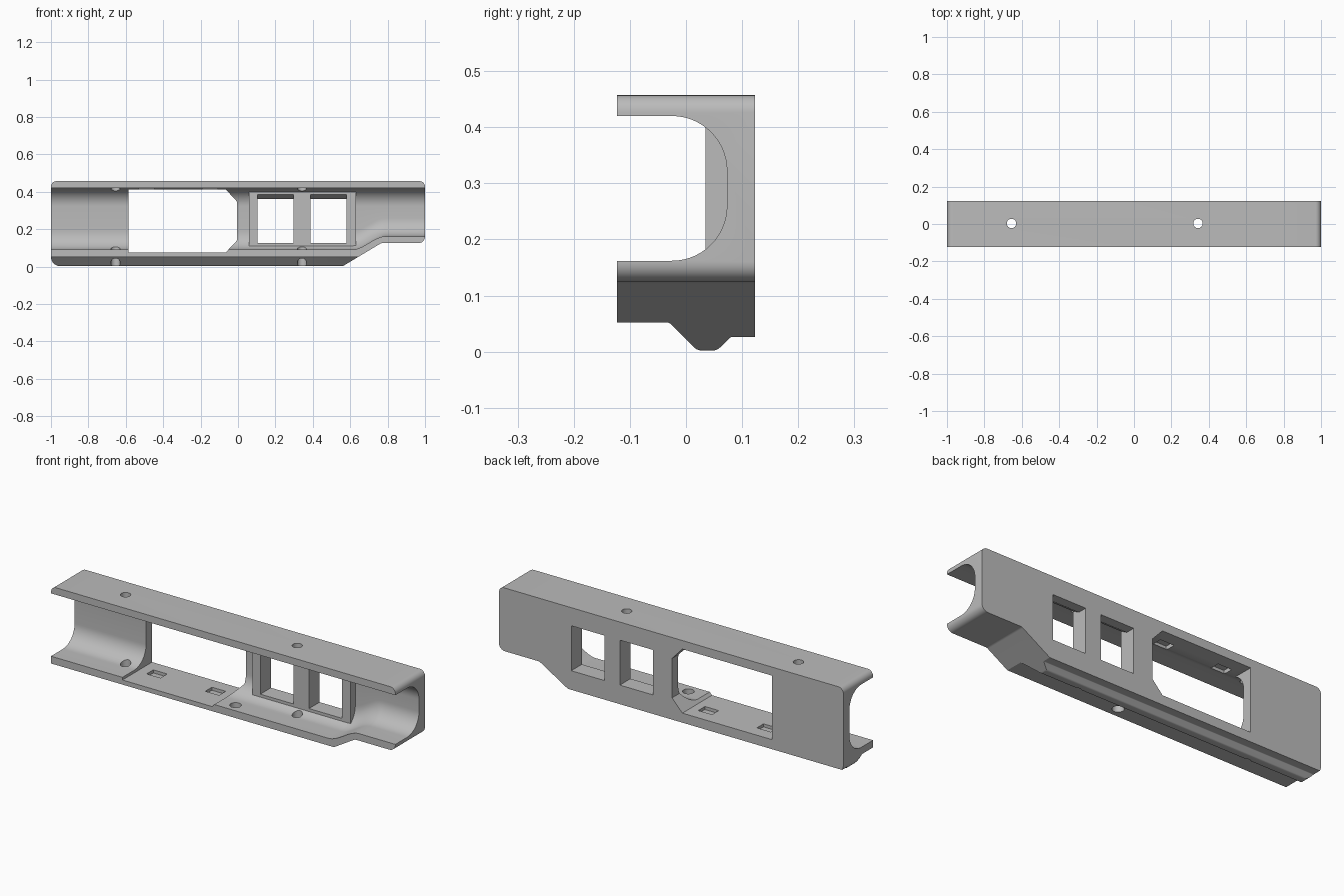
import bpy, bmesh, math
from mathutils import Vector

if "Cube" in bpy.data.objects:
    bpy.data.objects.remove(bpy.data.objects["Cube"], do_unlink=True)

grey = bpy.data.materials.new("plain_grey")
grey.use_nodes = True
grey.diffuse_color = (0.5, 0.5, 0.5, 1)
grey.node_tree.nodes["Principled BSDF"].inputs["Base Color"].default_value = (0.5, 0.5, 0.5, 1)


def loft(name, rings):
    """Closed solid through a list of equal-length rings."""
    bm = bmesh.new()
    loops = [[bm.verts.new(p) for p in ring] for ring in rings]
    n = len(loops[0])
    for a, b in zip(loops, loops[1:]):
        for i in range(n):
            j = (i + 1) % n
            bm.faces.new((a[i], a[j], b[j], b[i]))
    bm.faces.new(loops[0])
    bm.faces.new(loops[-1])
    bmesh.ops.recalc_face_normals(bm, faces=bm.faces)
    mesh = bpy.data.meshes.new(name)
    bm.to_mesh(mesh)
    bm.free()
    mesh.materials.append(grey)
    ob = bpy.data.objects.new(name, mesh)
    bpy.context.collection.objects.link(ob)
    return ob


def along_y(name, pts, y0, y1):
    return loft(name, [[(x, y, z) for x, z in pts] for y in (y0, y1)])


def along_x(name, pts, x0, x1):
    return loft(name, [[(x, y, z) for y, z in pts] for x in (x0, x1)])


def box(name, x0, x1, y0, y1, z0, z1):
    return along_y(name, [(x0, z0), (x1, z0), (x1, z1), (x0, z1)], y0, y1)


def rod(name, x, y, z0, z1, r=0.025, n=32):
    circle = [(x + r * math.cos(math.tau * i / n), y + r * math.sin(math.tau * i / n)) for i in range(n)]
    return loft(name, [[(a, b, z) for a, b in circle] for z in (z0, z1)])


def rounded(corners, steps=8):
    """Round the corners of an outline given as (a, b, radius)."""
    out = []
    for i, (a, b, r) in enumerate(corners):
        p = Vector((a, b))
        if r == 0:
            out.append((a, b))
            continue
        u = (Vector(corners[i - 1][:2]) - p).normalized()
        v = (Vector(corners[(i + 1) % len(corners)][:2]) - p).normalized()
        half = u.angle(v) / 2
        centre = p + (u + v).normalized() * r / math.sin(half)
        start = p + u * r / math.tan(half) - centre
        end = p + v * r / math.tan(half) - centre
        sweep = start.angle_signed(end)
        for k in range(steps + 1):
            t = -sweep * k / steps
            c, s = math.cos(t), math.sin(t)
            out.append((centre.x + start.x * c - start.y * s, centre.y + start.x * s + start.y * c))
    return out


def combine(body, tool, operation):
    mod = body.modifiers.new("cut", "BOOLEAN")
    mod.operation, mod.solver, mod.object = operation, "EXACT", tool
    bpy.context.view_layer.objects.active = body
    bpy.ops.object.modifier_apply(modifier=mod.name)
    bpy.data.objects.remove(tool, do_unlink=True)


# Outer shell: side outline trimmed by the end profile with its lower ridge
body = along_y("housing", rounded([
    (-1, 0.002, 0.05), (0.56, 0.002, 0.03), (0.765, 0.125, 0.03), (1, 0.125, 0.035),
    (1, 0.457, 0.03), (-1, 0.457, 0.03)]), -0.123, 0.123)
combine(body, along_x("end_profile", rounded([
    (-0.2, 0.052, 0), (-0.03, 0.052, 0.01), (0.02, 0.002, 0.02), (0.055, 0.002, 0.02),
    (0.08, 0.026, 0.006), (0.2, 0.026, 0), (0.2, 0.6, 0), (-0.2, 0.6, 0)]), -1.2, 1.2), "INTERSECT")

# Open front channel whose floor steps up smoothly at the right end
def channel_ring(x, floor):
    outline = rounded([(-0.2, floor, 0), (0.073, floor, 0.098), (0.073, 0.42, 0.098), (-0.2, 0.42, 0)], 14)
    return [(x, y, z) for y, z in outline]

stations = [(-1.1, 0.09)]
for k in range(17):
    t = k / 16
    stations.append((0.61 + 0.18 * t, 0.09 + 0.072 * t * t * (3 - 2 * t)))
stations.append((1.1, 0.162))
combine(body, loft("channel", [channel_ring(*s) for s in stations]), "DIFFERENCE")

# Raised window frame
combine(body, box("window_frame", 0.06, 0.63, 0.035, 0.1, 0.102, 0.405), "UNION")

# Large opening with two clipped corners
combine(body, along_y("large_opening", [
    (-0.585, 0.076), (-0.065, 0.076), (-0.005, 0.14), (-0.005, 0.347),
    (-0.065, 0.412), (-0.585, 0.412)], -0.3, 0.3), "DIFFERENCE")

# Two windows with a sloped upper edge
for x0, x1 in ((0.105, 0.298), (0.388, 0.58)):
    section = [(0.0, 0.126), (0.2, 0.126), (0.2, 0.362), (0.075, 0.362), (0.035, 0.385), (0.0, 0.385)]
    combine(body, along_x("window", section, x0, x1), "DIFFERENCE")

# Screw holes through roof and floor, plus one extra floor hole
for x in (-0.655, 0.342):
    combine(body, rod("screw_hole", x, 0.003, -0.1, 0.6), "DIFFERENCE")
combine(body, rod("floor_hole", 0.035, -0.07, -0.1, 0.2, 0.028), "DIFFERENCE")

# Shallow clip pockets in floor and roof of the large opening
for x in (-0.49, -0.15):
    for z in (0.076, 0.416):
        combine(body, box("clip_pocket", x - 0.04, x + 0.04, 0, 0.055, z - 0.016, z + 0.016), "DIFFERENCE")

bpy.ops.object.select_all(action="DESELECT")
body.select_set(True)
bpy.context.view_layer.objects.active = body
bpy.ops.object.shade_smooth_by_angle(angle=math.radians(28))
